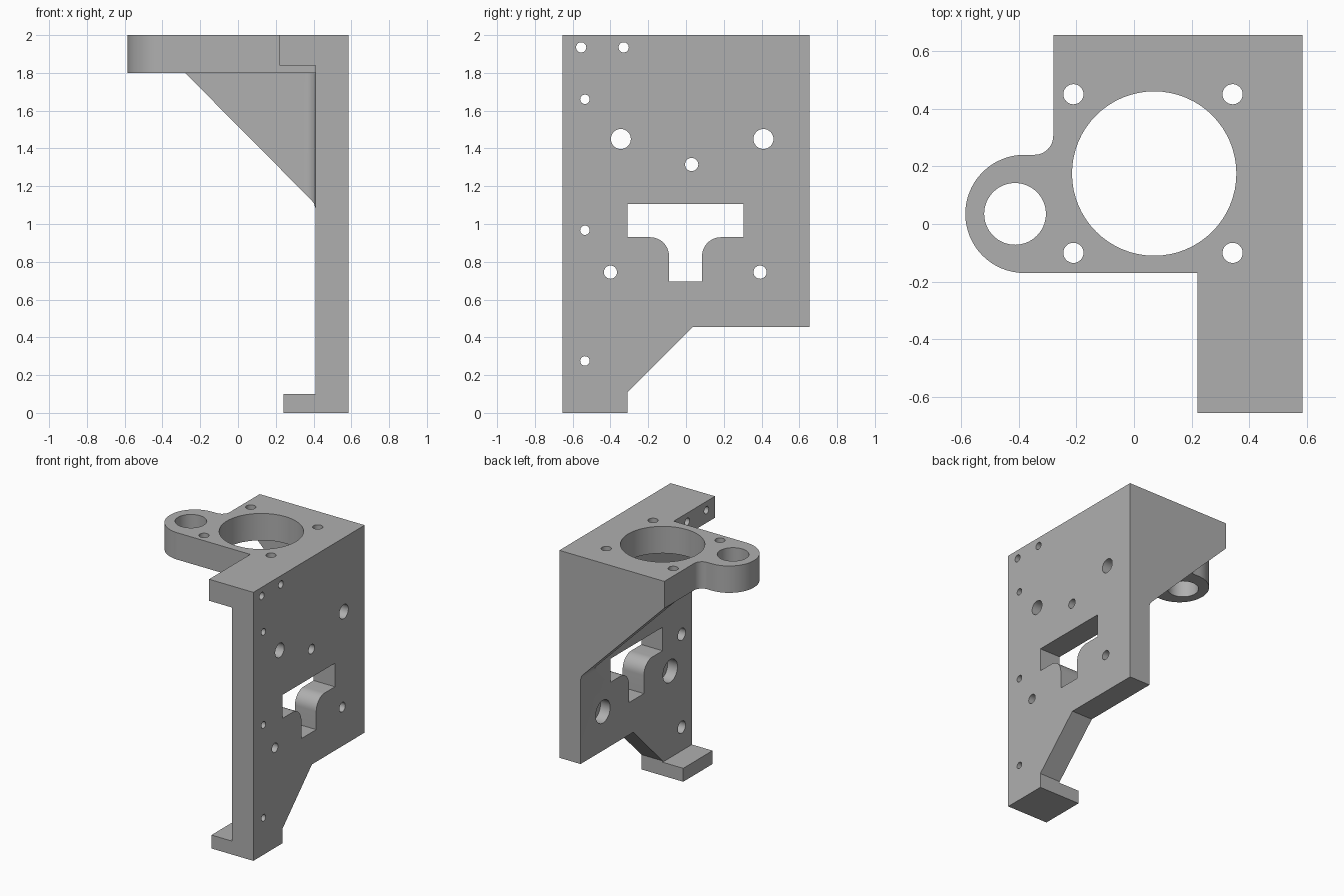
import bpy, bmesh, math
from math import pi, cos, sin
from mathutils import Vector

if "Cube" in bpy.data.objects:
    bpy.data.objects.remove(bpy.data.objects["Cube"], do_unlink=True)

metal = bpy.data.materials.new("plain_grey")
metal.use_nodes = True
GREY = (0.43, 0.43, 0.43, 1)
metal.diffuse_color = GREY
metal.node_tree.nodes["Principled BSDF"].inputs["Base Color"].default_value = GREY

# Maps outline coordinates and extrusion depth to 3D, by extrusion axis
PLACE = {"x": lambda a, b, d: Vector((d, a, b)),
         "y": lambda a, b, d: Vector((a, d, b)),
         "z": lambda a, b, d: Vector((a, b, d))}


def prism(name, outline, axis, lo, hi):
    """Extrude a flat outline between two depths along an axis."""
    bm = bmesh.new()
    face = bm.faces.new([bm.verts.new(PLACE[axis](a, b, lo)) for a, b in outline])
    moved = bmesh.ops.extrude_face_region(bm, geom=[face])["geom"]
    shift = PLACE[axis](0, 0, hi - lo)
    bmesh.ops.translate(bm, vec=shift, verts=[v for v in moved if isinstance(v, bmesh.types.BMVert)])
    bmesh.ops.recalc_face_normals(bm, faces=bm.faces)
    mesh = bpy.data.meshes.new(name)
    bm.to_mesh(mesh)
    bm.free()
    mesh.materials.append(metal)
    obj = bpy.data.objects.new(name, mesh)
    bpy.context.collection.objects.link(obj)
    return obj


def arc(a, b, r, start, end, steps=12):
    return [(a + r * cos(math.radians(start + (end - start) * i / steps)),
             b + r * sin(math.radians(start + (end - start) * i / steps)))
            for i in range(steps + 1)]


def disc(a, b, r, steps=32):
    return arc(a, b, r, 0, 360, steps)[:-1]


def box(a0, a1, b0, b1):
    return [(a0, b0), (a1, b0), (a1, b1), (a0, b1)]


def combine(target, tool, operation):
    mod = target.modifiers.new(operation.lower(), "BOOLEAN")
    mod.operation, mod.solver, mod.object = operation, "EXACT", tool
    bpy.context.view_layer.objects.active = target
    bpy.ops.object.modifier_apply(modifier=mod.name)
    bpy.data.objects.remove(tool, do_unlink=True)


INNER, OUTER = 0.41, 0.585
BACK, FRONT = 0.655, -0.655

# Upright wall with the slanted lower edge
bracket = prism("motor_bracket", [(FRONT, 0), (-0.31, 0), (-0.31, 0.11), (0.035, 0.455),
                                  (BACK, 0.455), (BACK, 2), (FRONT, 2)], "x", INNER, OUTER)

# Top plate with the round ear, front strip and foot
plate = ([(0.5, -0.17)] + arc(-0.38, 0.035, 0.205, 270, 90, 32)
         + arc(-0.345, 0.305, 0.065, -90, 0) + [(-0.28, BACK), (0.5, BACK)])
combine(bracket, prism("top_plate", plate, "z", 1.8, 2), "UNION")
combine(bracket, prism("front_strip", box(0.22, 0.5, FRONT, -0.1), "z", 1.84, 2), "UNION")
combine(bracket, prism("foot", box(0.24, 0.5, FRONT, -0.31), "z", 0, 0.1), "UNION")

# Back gusset, with a rounded inner corner trimmed to the same slope
slope = [(-0.28, 1.8), (0.385, 1.13), (0.402, 1.11), (INNER, 1.085),
         (0.5, 1.085), (0.5, 1.9), (-0.28, 1.9)]
GUSSET, R = 0.525, 0.06
combine(bracket, prism("gusset", slope, "y", GUSSET, BACK), "UNION")
corner = arc(INNER - R, GUSSET - R, R, 90, 0) + [(0.5, GUSSET - R), (0.5, 0.6), (INNER - R, 0.6)]
fillet = prism("gusset_fillet", corner, "z", 1.0, 1.9)
combine(fillet, prism("slope_trim", slope, "y", 0.3, 0.64), "INTERSECT")
combine(bracket, fillet, "UNION")

# Bore, ear hole and four mounting holes through the top plate
plate_holes = [(0.07, 0.175, 0.285), (-0.4125, 0.035, 0.107)]
plate_holes += [(x, y, 0.035) for x in (-0.21, 0.342) for y in (-0.1, 0.45)]
for x, y, r in plate_holes:
    combine(bracket, prism("plate_hole", disc(x, y, r, 64 if r > 0.1 else 32), "z", 1.7, 2.1),
            "DIFFERENCE")

# T-shaped window with rounded shoulders
window = ([(-0.31, 1.105), (-0.31, 0.93)] + arc(-0.19, 0.83, 0.1, 90, 0) + [(-0.09, 0.695), (0.085, 0.695)]
          + arc(0.185, 0.83, 0.1, 180, 90) + [(0.305, 0.93), (0.305, 1.105)])
combine(bracket, prism("window_cut", window, "x", 0.3, 0.7), "DIFFERENCE")

# Wall holes: y, z, radius, counterbore radius on the inner side
wall_holes = [(-0.555, 1.935, 0.027, 0), (-0.33, 1.935, 0.027, 0), (-0.345, 1.45, 0.053, 0),
              (0.41, 1.45, 0.053, 0), (0.03, 1.315, 0.035, 0),
              (-0.4, 0.745, 0.035, 0.085), (0.392, 0.745, 0.035, 0.085)]
wall_holes += [(-0.535, z, 0.025, 0.045) for z in (0.275, 0.967, 1.66)]
for y, z, r, bore in wall_holes:
    combine(bracket, prism("wall_hole", disc(y, z, r), "x", 0.1, 0.7), "DIFFERENCE")
    if bore:
        combine(bracket, prism("counterbore", disc(y, z, bore), "x", 0.3, 0.49), "DIFFERENCE")

# Smooth round surfaces, keep edges crisp
bpy.ops.object.select_all(action="DESELECT")
bracket.select_set(True)
bpy.context.view_layer.objects.active = bracket
bpy.ops.object.shade_smooth_by_angle(angle=math.radians(30))
